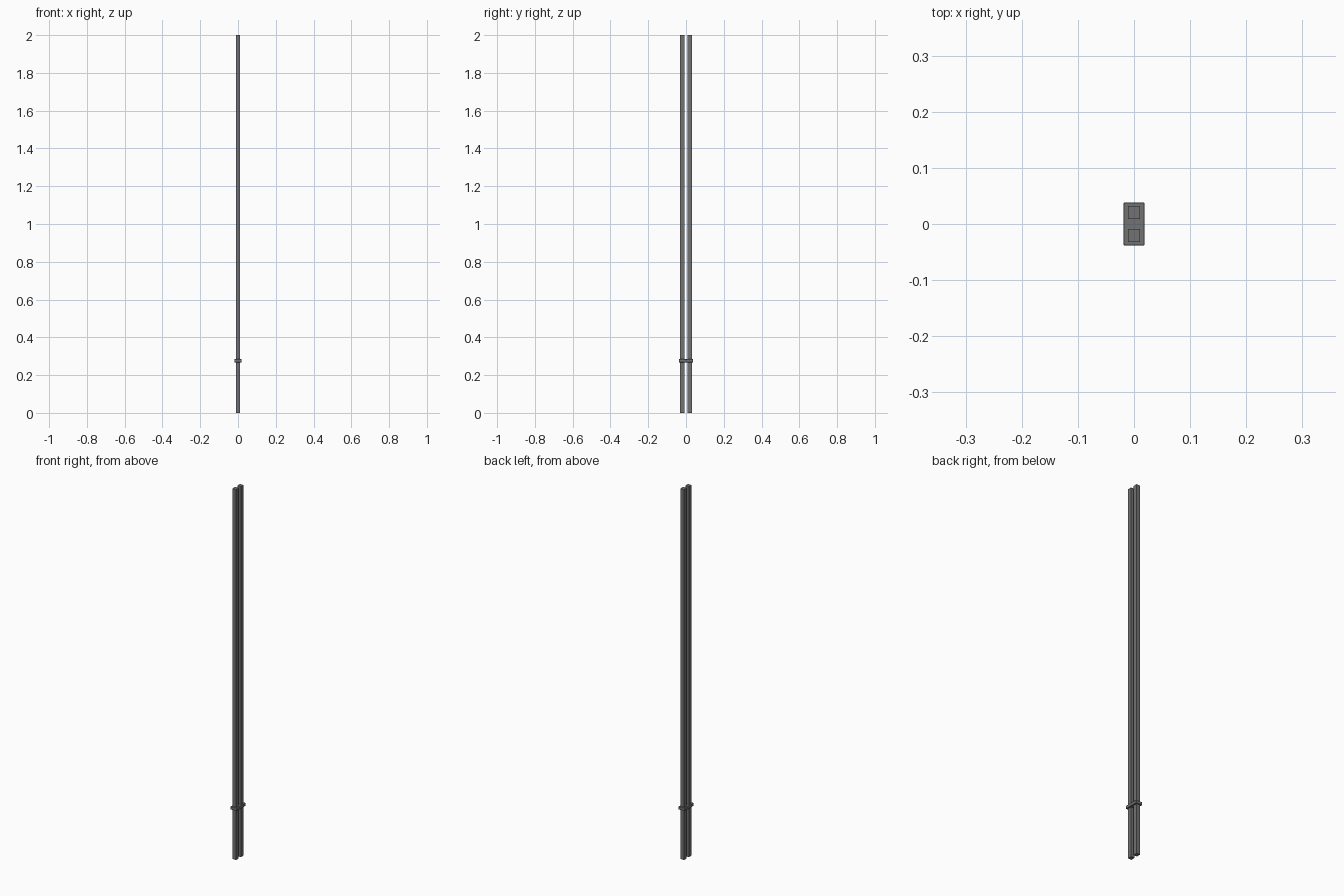
import bpy

if "Cube" in bpy.data.objects:
    bpy.data.objects.remove(bpy.data.objects["Cube"])

# Dark grey finish shared by all parts
dark = bpy.data.materials.new("dark_grey")
dark.diffuse_color = (0.17, 0.17, 0.17, 1)
dark.use_nodes = True
dark.node_tree.nodes["Principled BSDF"].inputs["Base Color"].default_value = dark.diffuse_color

def box(name, centre, size, bevel=0.0):
    bpy.ops.mesh.primitive_cube_add(size=1, location=centre)
    ob = bpy.context.object
    ob.name = name
    ob.scale = size
    bpy.ops.object.transform_apply(location=False, rotation=False, scale=True)
    ob.data.materials.append(dark)
    if bevel:
        mod = ob.modifiers.new("soft_edges", "BEVEL")
        mod.width = bevel
        mod.segments = 1
    return ob

# Two tall parallel square bars
for side, label in ((-1, "front"), (1, "back")):
    box(f"{label}_bar", (0, side * 0.0205, 1.0), (0.021, 0.023, 2.0))

# Flat clamp plate joining the bars near the foot
box("clamp_plate", (0, 0, 0.276), (0.037, 0.076, 0.016), 0.001)
